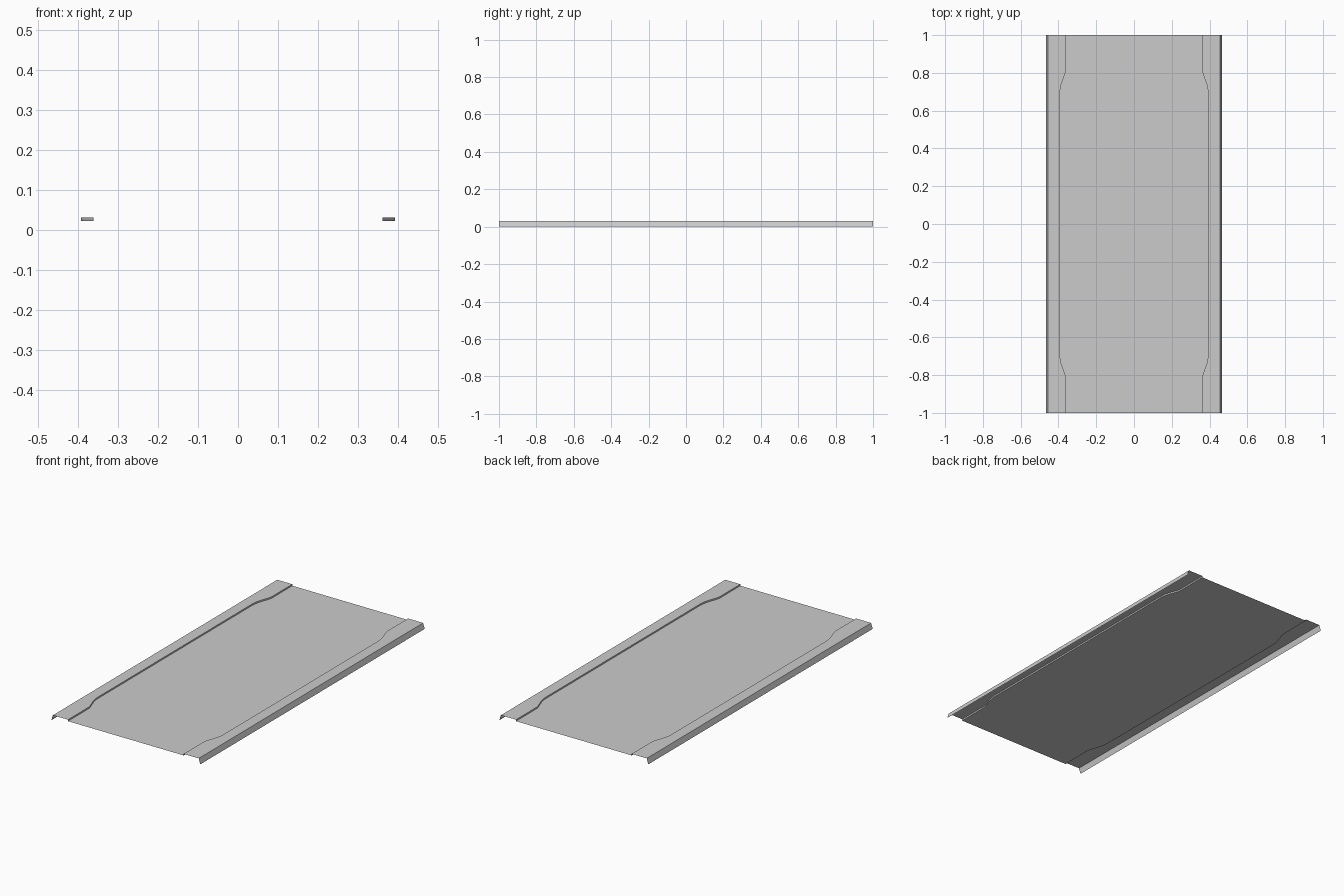
import bpy, bmesh

if "Cube" in bpy.data.objects:
    bpy.data.objects.remove(bpy.data.objects["Cube"])

HALF_LEN = 1.0
RIM_Z, DECK_Z = 0.031, 0.0225
FOOT_X, RIM_X = 0.465, 0.455

# Inner rim edge as (y, x): narrow at the ends, easing outward to the wide middle
half_curve = [(-1.0, 0.361), (-0.81, 0.361), (-0.795, 0.365), (-0.765, 0.376),
              (-0.735, 0.386), (-0.71, 0.391), (-0.69, 0.3925)]
curve = half_curve + [(-y, x) for y, x in reversed(half_curve)]


def loft(name, sections):
    """Skin a row of open cross-sections into a single-sheet object."""
    bm = bmesh.new()
    rows = [[bm.verts.new(p) for p in s] for s in sections]
    for a, b in zip(rows, rows[1:]):
        for i in range(len(a) - 1):
            bm.faces.new((a[i], a[i + 1], b[i + 1], b[i]))
    # Merge the coplanar strips into clean flat panels
    bmesh.ops.dissolve_limit(bm, angle_limit=0.001, verts=bm.verts, edges=bm.edges)
    mesh = bpy.data.meshes.new(name)
    bm.to_mesh(mesh)
    bm.free()
    obj = bpy.data.objects.new(name, mesh)
    bpy.context.collection.objects.link(obj)
    return obj


# Sunken centre sheet
loft("sunken_deck", [[(-x, y, DECK_Z), (x, y, DECK_Z)] for y, x in curve])

# Raised side rim: step wall, flat top and sloped outer flange, mirrored across x
rim = loft("side_rims", [[(x, y, DECK_Z), (x, y, RIM_Z), (RIM_X, y, RIM_Z), (FOOT_X, y, 0)]
                         for y, x in curve])
mirror = rim.modifiers.new("mirror", 'MIRROR')
mirror.use_axis[0] = True
mirror.use_mirror_merge = False
